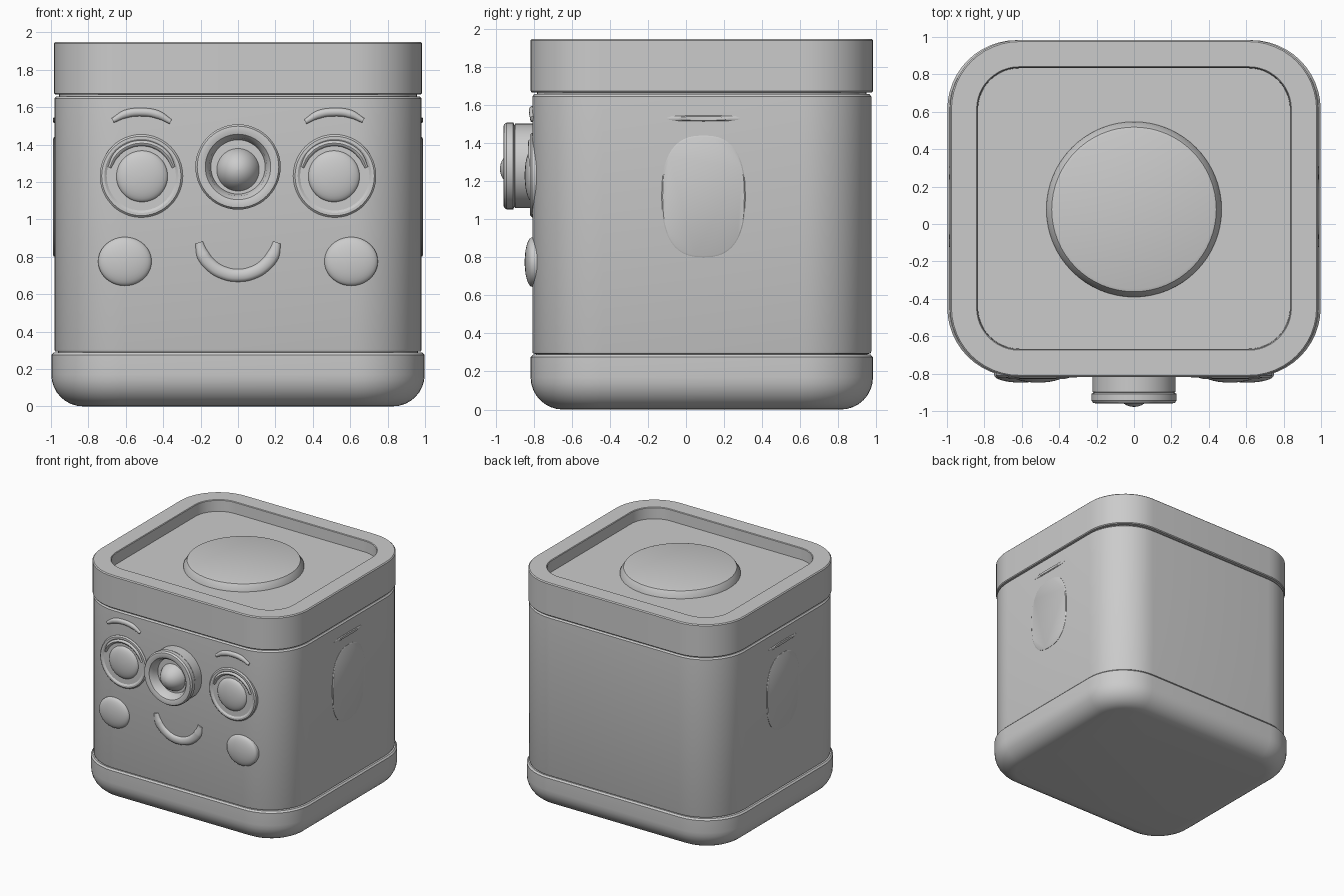
import bpy, bmesh, math
from mathutils import Matrix, Vector

cube = bpy.data.objects.get("Cube")
if cube:
    bpy.data.objects.remove(cube)

grey = bpy.data.materials.new("plain grey")
grey.use_nodes = True
grey.diffuse_color = (0.6, 0.6, 0.6, 1)
grey.node_tree.nodes["Principled BSDF"].inputs["Base Color"].default_value = (0.6, 0.6, 0.6, 1)

MID = 0.083       # centre of the box in y
FACE = -0.808     # front wall


def skin(name, rings, matrix=Matrix(), angle=32):
    """Join closed rings of points into a capped, smooth-shaded solid."""
    bm = bmesh.new()
    loops = [[bm.verts.new(p) for p in ring] for ring in rings]
    n = len(loops[0])
    for a, b in zip(loops, loops[1:]):
        for i in range(n):
            j = (i + 1) % n
            bm.faces.new((a[i], a[j], b[j], b[i]))
    bm.faces.new(loops[0][::-1])
    bm.faces.new(loops[-1])
    bm.transform(matrix)
    bmesh.ops.recalc_face_normals(bm, faces=bm.faces)
    mesh = bpy.data.meshes.new(name)
    bm.to_mesh(mesh)
    bm.free()
    obj = bpy.data.objects.new(name, mesh)
    bpy.context.collection.objects.link(obj)
    finish(obj, angle)
    return obj


def finish(obj, angle):
    obj.data.materials.clear()
    obj.data.materials.append(grey)
    bpy.ops.object.select_all(action='DESELECT')
    obj.select_set(True)
    bpy.context.view_layer.objects.active = obj
    bpy.ops.object.shade_smooth_by_angle(angle=math.radians(angle))


def rounded_rect(hx, hy, r, z, steps=12):
    pts = []
    for k, (sx, sy) in enumerate(((1, 1), (-1, 1), (-1, -1), (1, -1))):
        for i in range(steps + 1):
            a = math.pi / 2 * (k + i / steps)
            pts.append((sx * (hx - r) + r * math.cos(a),
                        MID + sy * (hy - r) + r * math.sin(a), z))
    return pts


def box(name, hx, hy, r, profile):
    """Rounded box; the profile lists (inset, height)."""
    skin(name, [rounded_rect(hx - d, hy - d, r - d, z) for d, z in profile])


def lathe(name, profile, matrix, sx=1, sz=1, n=48):
    """Turned part; the profile lists (radius, height along its axis)."""
    turn = [2 * math.pi * i / n for i in range(n)]
    return skin(name, [[(r * sx * math.cos(a), r * sz * math.sin(a), h) for a in turn]
                       for r, h in profile], matrix)


def on_face(x, z):
    return Matrix.Translation((x, FACE, z)) @ Matrix.Rotation(math.pi / 2, 4, 'X')


def dome(r, height, start=-0.05, steps=9):
    arc = [math.pi / 2 * i / steps for i in range(steps)]
    return [(r, start)] + [(r * math.cos(a), height * math.sin(a)) for a in arc] + [(0.002, height)]


def stroke(name, points, width, depth):
    """Raised rounded line on the front wall, points as (x, z)."""
    curve = bpy.data.curves.new(name, 'CURVE')
    curve.dimensions = '3D'
    curve.bevel_depth = width
    curve.bevel_resolution = 4
    curve.use_fill_caps = True
    line = curve.splines.new('BEZIER')
    line.bezier_points.add(len(points) - 1)
    for bp, (x, z) in zip(line.bezier_points, points):
        bp.co = (x, 0, z)
        bp.handle_left_type = bp.handle_right_type = 'AUTO'
    line.bezier_points[0].radius = line.bezier_points[-1].radius = 0.6
    obj = bpy.data.objects.new(name, curve)
    bpy.context.collection.objects.link(obj)
    bpy.ops.object.select_all(action='DESELECT')
    obj.select_set(True)
    bpy.context.view_layer.objects.active = obj
    bpy.ops.object.convert(target='MESH')
    obj = bpy.context.object
    obj.data.transform(Matrix.Translation((0, FACE, 0)) @ Matrix.Diagonal((1, depth / width, 1, 1)))
    finish(obj, 40)


# Base with a generously rounded underside
R = 0.17
curve_in = [(R * (1 - math.sin(a)), R * (1 - math.cos(a)))
            for a in (math.pi / 16 * i for i in range(9))]
box("base", 0.998, 0.9, 0.37, curve_in + [(0, 0.275), (0.012, 0.288)])

# Body with shallow seams above and below
box("body", 0.982, 0.891, 0.37,
    [(0.02, 0.25), (0.02, 0.292), (0.004, 0.294), (0, 0.305), (0, 1.645),
     (0.01, 1.657), (0.025, 1.658), (0.025, 1.69)])

# Lid with a recessed tray
box("lid", 0.984, 0.9, 0.37,
    [(0.03, 1.667), (0.006, 1.667), (0, 1.674), (0, 1.94), (0.008, 1.948),
     (0.142, 1.948), (0.147, 1.943), (0.15, 1.85)])
lathe("lid_disc", [(0.47, 1.83), (0.468, 1.86), (0.44, 1.905), (0.425, 1.91)],
      Matrix.Translation((0, MID - 0.005, 0)), n=64)

# Nose: turned barrel with a hollow front and a ball inside
lathe("nose_barrel",
      [(0.222, -0.05), (0.222, 0.09), (0.215, 0.094), (0.228, 0.1), (0.228, 0.135),
       (0.218, 0.149), (0.2, 0.152), (0.175, 0.145), (0.155, 0.12), (0.145, 0.07)],
      on_face(0, 1.28))
lathe("nose_ball", dome(0.125, 0.17, 0.04), on_face(0, 1.265))

for side, s in (("left", 1), ("right", -1)):
    # Eyes: rim, ball, lid fold and brow
    lathe(side + "_eye_rim",
          [(0.222, -0.05), (0.222, 0.002), (0.212, 0.012), (0.198, 0.012), (0.185, 0.003)],
          on_face(s * 0.517, 1.232))
    lathe(side + "_eye_ball", dome(0.138, 0.04, -0.02), on_face(s * 0.513, 1.23))
    fold = [math.radians(15 + 150 * i / 6) for i in range(7)]
    stroke(side + "_eye_fold",
           [(s * 0.515 + 0.178 * math.cos(a), 1.232 + 0.175 * math.sin(a)) for a in fold],
           0.016, 0.022)
    stroke(side + "_brow",
           [(s * 0.67, 1.528), (s * 0.6, 1.563), (s * 0.515, 1.573),
            (s * 0.43, 1.56), (s * 0.36, 1.522)], 0.022, 0.018)

    # Cheeks
    lathe(side + "_cheek", dome(0.14, 0.04, -0.04), on_face(s * 0.605, 0.775), 1.02, 0.93)

    # Side panel: thin oval plate with a slim bar above it
    wall = Matrix.Translation((s * 0.98, 0.092, 0)) @ Matrix.Rotation(math.pi / 2, 4, 'Y')
    oval = []
    for i in range(48):
        a = 2 * math.pi * i / 48
        c, d = math.cos(a), math.sin(a)
        oval.append((math.copysign(abs(c) ** 0.78, c), math.copysign(abs(d) ** 0.78, d)))
    skin(side + "_side_panel",
         [[(-1.12 + 0.32 * k * u, 0.22 * k * v, s * h) for u, v in oval]
          for k, h in ((1, -0.01), (1, 0.004), (0.975, 0.008))], wall)
    skin(side + "_side_bar",
         [[(-1.53 + 0.015 * k * u, 0.193 * k * v, s * h) for u, v in oval]
          for k, h in ((1, -0.01), (1, 0.003), (0.7, 0.009))], wall)

# Smile
bend = [-1 + i / 4 for i in range(9)]
stroke("smile", [(0.21 * math.sin(b * 1.45), 0.88 - 0.18 * math.cos(b * 1.45) + 0.018 * b * b)
                 for b in bend], 0.034, 0.02)
